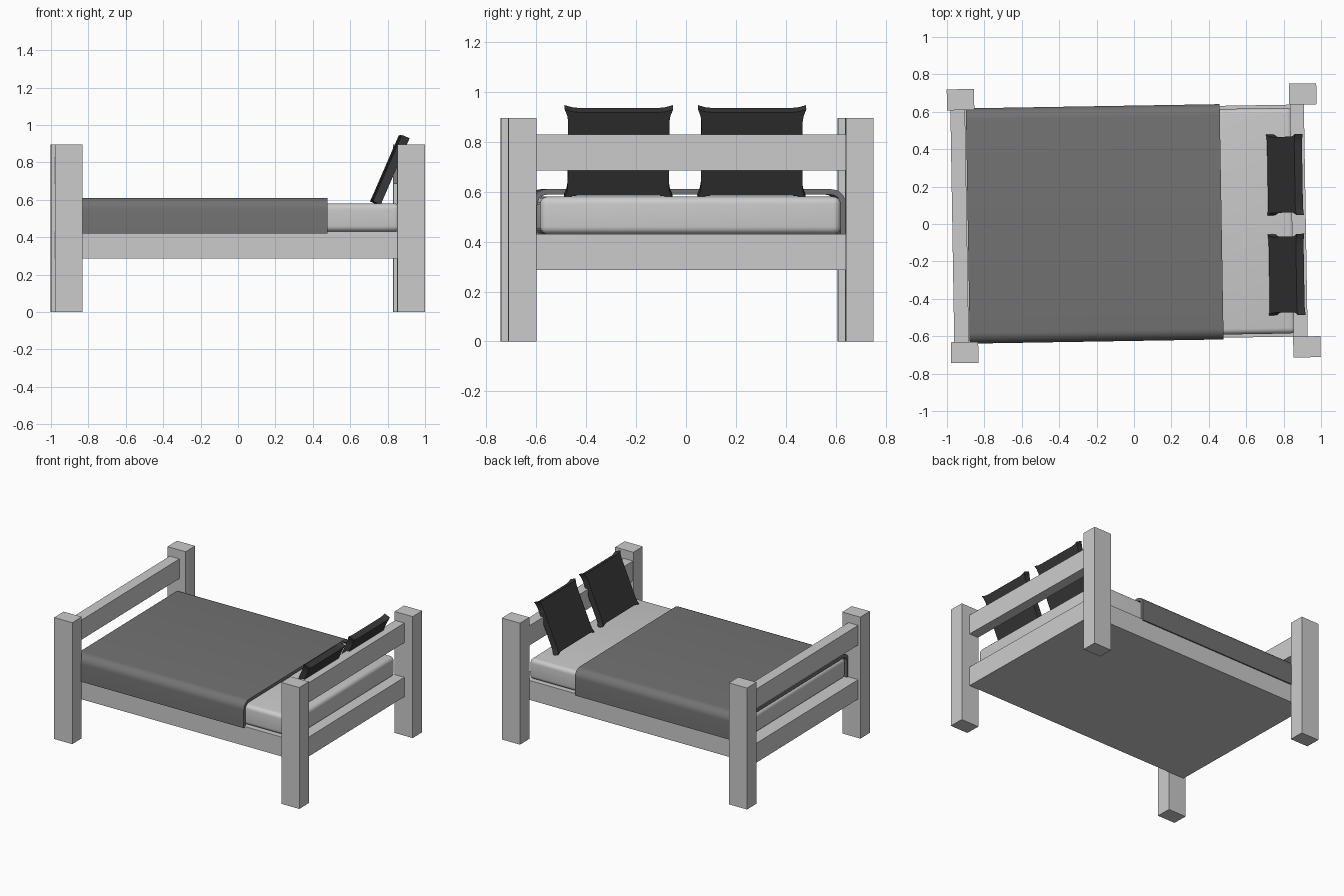
import bpy, bmesh, math
from mathutils import Matrix

if "Cube" in bpy.data.objects:
    bpy.data.objects.remove(bpy.data.objects["Cube"])

# whole bed is turned very slightly about z
TURN = Matrix.Translation((-0.0015, 0.004, 0)) @ Matrix.Rotation(math.radians(0.95), 4, 'Z')


def material(name, grey):
    m = bpy.data.materials.new(name)
    m.diffuse_color = (grey, grey, grey, 1)
    m.use_nodes = True
    m.node_tree.nodes["Principled BSDF"].inputs["Base Color"].default_value = m.diffuse_color
    return m


def add(name, bm, local=Matrix(), mat=None, smooth=False):
    bmesh.ops.recalc_face_normals(bm, faces=bm.faces)
    me = bpy.data.meshes.new(name)
    bm.to_mesh(me)
    bm.free()
    ob = bpy.data.objects.new(name, me)
    bpy.context.collection.objects.link(ob)
    ob.matrix_world = TURN @ local
    if mat:
        me.materials.append(mat)
    if smooth:
        bpy.ops.object.select_all(action='DESELECT')
        ob.select_set(True)
        bpy.context.view_layer.objects.active = ob
        bpy.ops.object.shade_smooth_by_angle(angle=math.radians(40))
    return ob


def box(name, x, y, z, bevel=0):
    bm = bmesh.new()
    bmesh.ops.create_cube(bm, size=1)
    for v in bm.verts:
        for i, (lo, hi) in enumerate((x, y, z)):
            v.co[i] = lo if v.co[i] < 0 else hi
    if bevel:
        bmesh.ops.bevel(bm, geom=bm.edges[:], offset=bevel, segments=5,
                        profile=0.5, affect='EDGES')
    return add(name, bm, smooth=bevel > 0)


def prism(name, outline, depth, local=Matrix(), mat=None, smooth=False):
    """Extrude an outline in the local YZ plane along +X."""
    bm = bmesh.new()
    f = bm.faces.new([bm.verts.new((0, a, b)) for a, b in outline])
    ext = bmesh.ops.extrude_face_region(bm, geom=[f])['geom']
    bmesh.ops.translate(bm, vec=(depth, 0, 0),
                        verts=[v for v in ext if isinstance(v, bmesh.types.BMVert)])
    return add(name, bm, local, mat, smooth)


# corner posts
for sx, end in ((-1, "foot"), (1, "head")):
    for sy, side in ((-1, "front"), (1, "back")):
        cx, cy = sx * 0.915, sy * 0.676
        box(f"{end}_post_{side}", (cx - 0.073, cx + 0.073),
            (cy - 0.056, cy + 0.056), (0, 0.895))

# bed base and upper end rails
box("bed_base", (-0.97, 0.92), (-0.62, 0.62), (0.287, 0.43))
box("foot_rail", (-0.97, -0.892), (-0.62, 0.62), (0.685, 0.83))
box("head_rail", (0.845, 0.92), (-0.62, 0.62), (0.685, 0.83))

# mattress
box("mattress", (-0.885, 0.858), (-0.603, 0.603), (0.43, 0.58), 0.03)


# blanket draped over the mattress: rounded arch profile
def arch(hw, top, bottom, r, n=8):
    pts = [(hw, bottom)]
    pts += [(hw - r + r * math.cos(a), top - r + r * math.sin(a))
            for a in (math.pi / 2 * i / n for i in range(n + 1))]
    return pts + [(-y, z) for y, z in reversed(pts)]


prism("blanket", arch(0.629, 0.61, 0.42, 0.06) + arch(0.608, 0.588, 0.42, 0.04)[::-1],
      1.357, Matrix.Translation((-0.887, 0, 0)), material("blanket_grey", 0.17), True)

# leaning pillows with pulled-out corners
HW, HH, T = 0.203, 0.182, 0.045
corner = [(HW, HH - 0.04), (HW + 0.004, HH - 0.015), (HW + 0.014, HH + 0.012),
          (HW - 0.015, HH + 0.003), (HW - 0.04, HH)]
outline = (corner + [(-y, z) for y, z in reversed(corner)]
           + [(-y, -z) for y, z in corner] + [(y, -z) for y, z in reversed(corner)])
dark = material("pillow_dark", 0.04)
for name, y in (("pillow_front", -0.288), ("pillow_back", 0.246)):
    lean = (Matrix.Translation((0.813, y, 0.76))
            @ Matrix.Rotation(math.radians(23.5), 4, 'Y')
            @ Matrix.Translation((-T / 2, 0, 0)))
    prism(name, outline, T, lean, dark)
